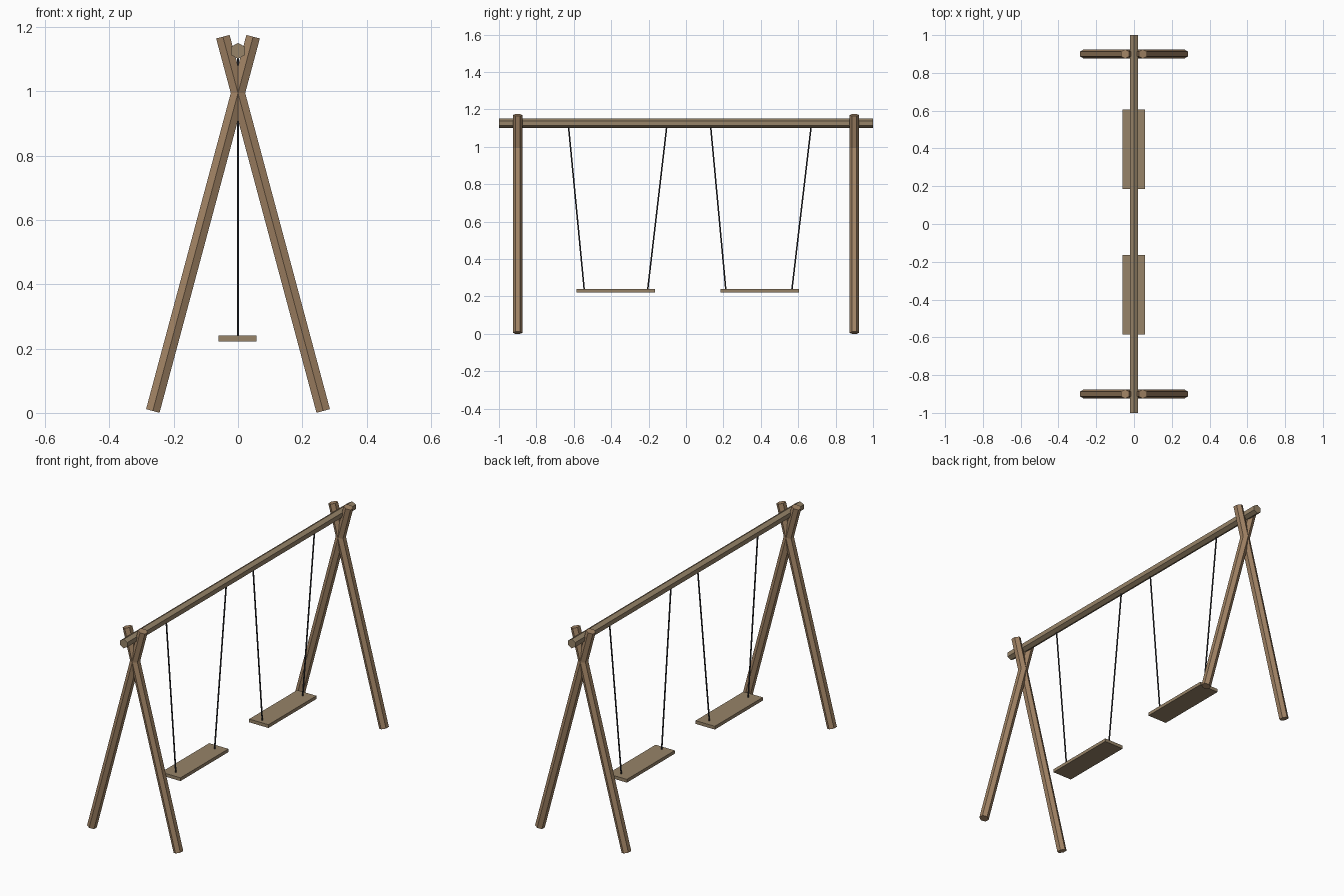
import bpy
from math import pi
from mathutils import Vector, Matrix

if "Cube" in bpy.data.objects:
    bpy.data.objects.remove(bpy.data.objects["Cube"])


def material(name, rgb):
    m = bpy.data.materials.new(name)
    m.diffuse_color = (*rgb, 1)
    m.use_nodes = True
    m.node_tree.nodes["Principled BSDF"].inputs["Base Color"].default_value = m.diffuse_color
    return m


leg_wood = material("leg_wood", (0.36, 0.23, 0.13))
plank_wood = material("plank_wood", (0.31, 0.23, 0.14))
rope_dark = material("rope_dark", (0.03, 0.03, 0.035))


def pole(name, a, b, radius, mat, side):
    """Six-sided flat pole from a to b; 'side' is the direction a corner faces."""
    a, b = Vector(a), Vector(b)
    z = (b - a).normalized()
    x = Vector(side)
    x = (x - z * x.dot(z)).normalized()
    y = z.cross(x)
    bpy.ops.mesh.primitive_cylinder_add(vertices=6, radius=radius, depth=(b - a).length)
    ob = bpy.context.object
    ob.name = name
    # the primitive has a corner on its local y axis
    rot = Matrix((-y, x, z)).transposed().to_4x4()
    ob.data.transform(rot)
    ob.location = (a + b) / 2
    ob.data.materials.append(mat)
    return ob


# top beam, corner upwards
pole("top_beam", (0, -1, 1.126), (0, 1, 1.126), 0.025, plank_wood, (0, 0, 1))

# crossed legs at both ends
for end, y in (("front", -0.9), ("back", 0.9)):
    for label, s in (("left", -1), ("right", 1)):
        pole(f"{end}_{label}_leg", (s * 0.265, y, 0.006), (-s * 0.047, y, 1.17),
             0.025, leg_wood, (0, 1, 0))

# seats, each with two ropes (seat centre y, rope top/bottom y pairs)
swings = (
    ("front", -0.375, ((-0.628, -0.544), (-0.103, -0.205))),
    ("back", 0.395, ((0.132, 0.213), (0.669, 0.566))),
)
for label, y, ropes in swings:
    bpy.ops.mesh.primitive_cube_add(size=1, location=(-0.002, y, 0.231))
    seat = bpy.context.object
    seat.name = f"{label}_seat"
    seat.data.transform(Matrix.Diagonal((0.118, 0.42, 0.018, 1)))
    seat.data.materials.append(plank_wood)
    for i, (top, bottom) in enumerate(ropes, 1):
        pole(f"{label}_rope_{i}", (0, bottom, 0.235), (0, top, 1.108),
             0.004, rope_dark, (0, 1, 0))
